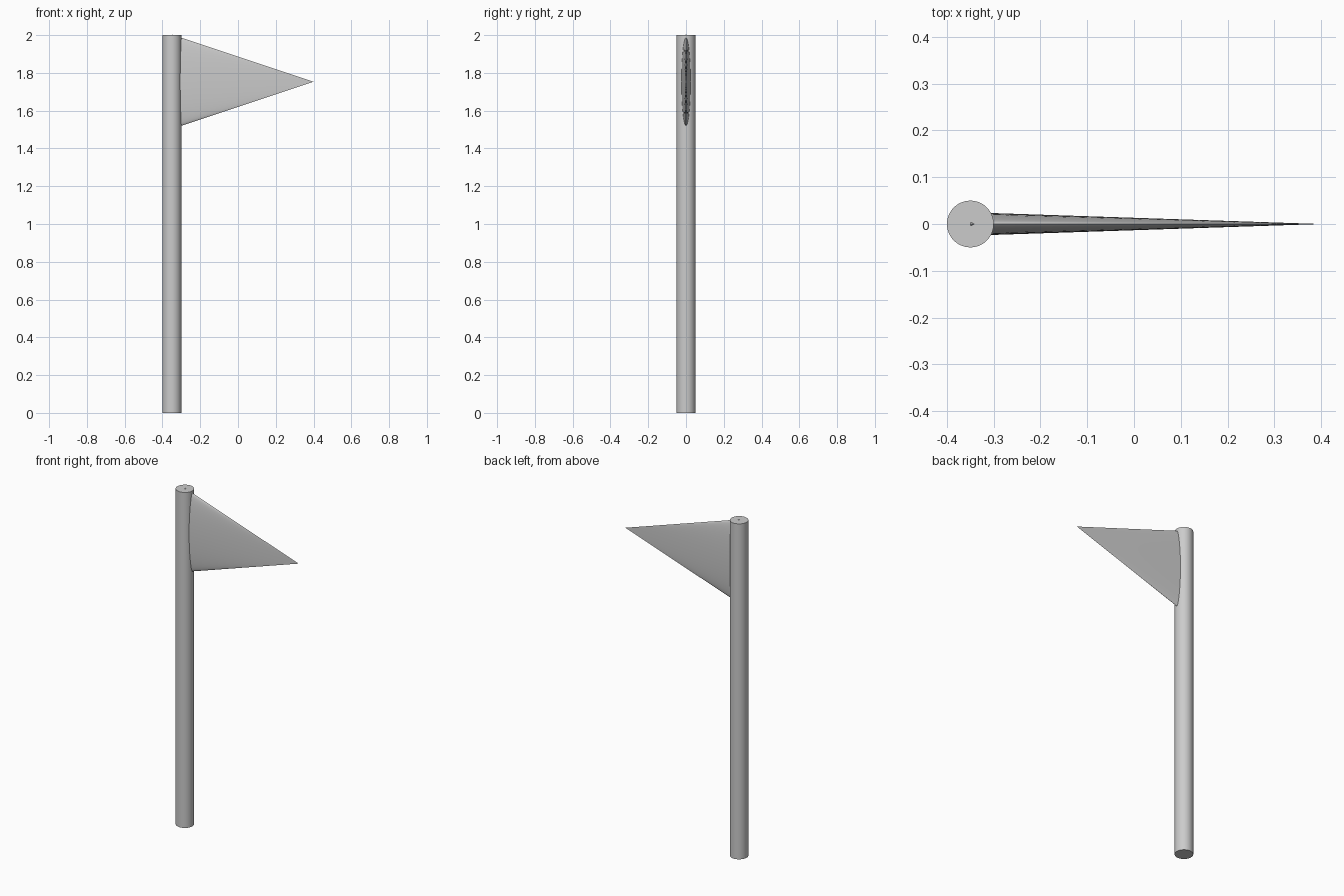
import bpy
import math

cube = bpy.data.objects.get("Cube")
if cube:
    bpy.data.objects.remove(cube, do_unlink=True)

# One plain grey for the whole model
grey = bpy.data.materials.new("light_grey")
grey.use_nodes = True
colour = (0.6, 0.6, 0.6, 1)
grey.diffuse_color = colour
grey.node_tree.nodes["Principled BSDF"].inputs["Base Color"].default_value = colour


def finish(name):
    """Name, colour and smooth the active object."""
    obj = bpy.context.object
    obj.name = name
    obj.data.materials.append(grey)
    bpy.ops.object.transform_apply(location=False, rotation=True, scale=True)
    bpy.ops.object.shade_smooth_by_angle(angle=math.radians(40))
    return obj


POLE_X = -0.35

# Upright pole
bpy.ops.mesh.primitive_cylinder_add(vertices=48, radius=0.05, depth=2,
                                    location=(POLE_X, 0, 1))
finish("pole")

# Pennant: a cone lying along +x, flattened front to back, rooted in the pole
LENGTH = 0.75
bpy.ops.mesh.primitive_cone_add(vertices=48, radius1=0.25, radius2=0, depth=LENGTH,
                                location=(POLE_X + LENGTH / 2, 0, 1.753),
                                rotation=(0, math.pi / 2, 0))
bpy.context.object.scale = (1, 0.1, 1)
finish("pennant")
